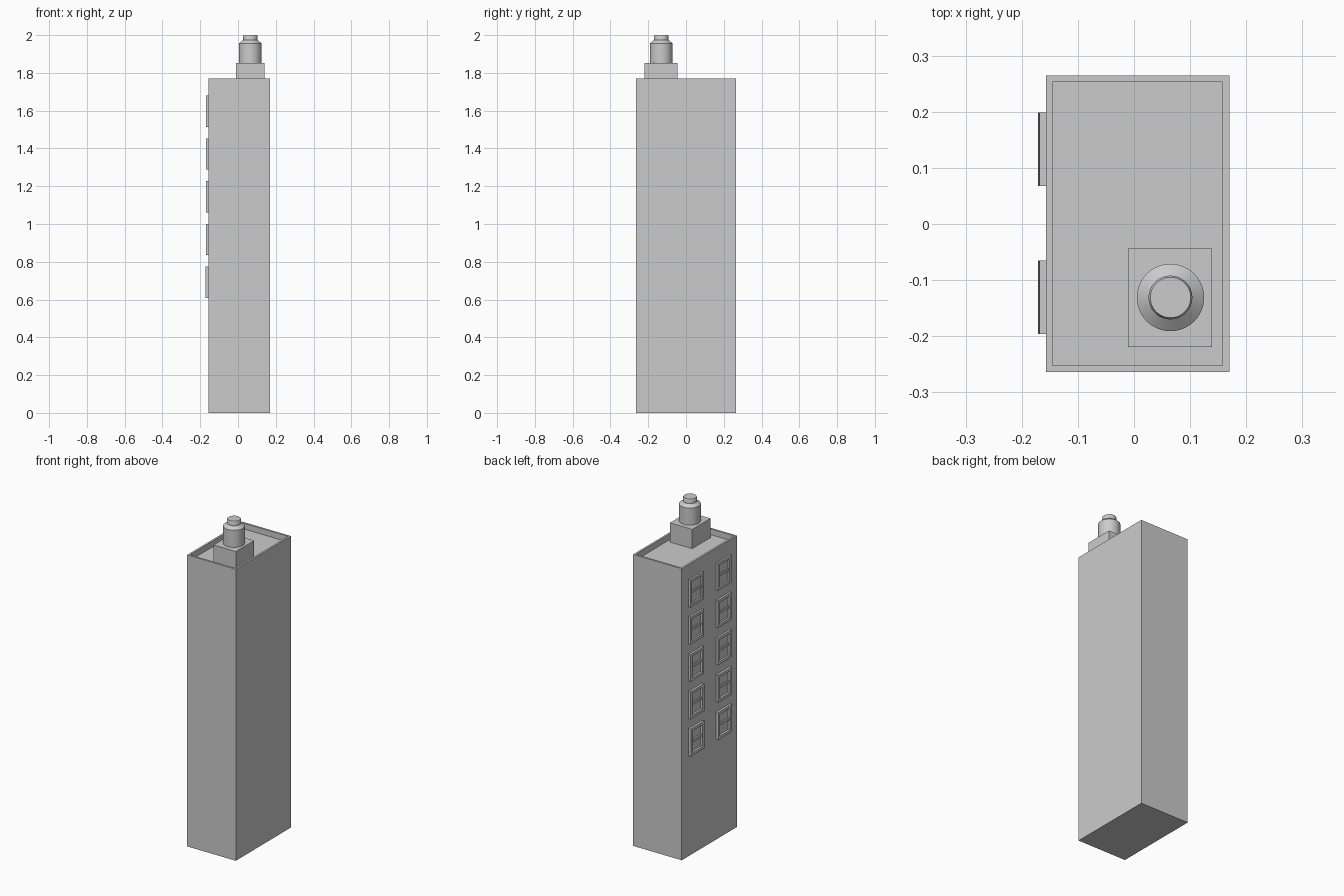
import bpy, bmesh, math
from mathutils import Matrix

if "Cube" in bpy.data.objects:
    bpy.data.objects.remove(bpy.data.objects["Cube"])


def make_object(name, bm):
    bmesh.ops.recalc_face_normals(bm, faces=bm.faces)
    mesh = bpy.data.meshes.new(name)
    bm.to_mesh(mesh)
    bm.free()
    obj = bpy.data.objects.new(name, mesh)
    bpy.context.collection.objects.link(obj)
    return obj


def add_box(bm, lo, hi):
    size = [h - l for l, h in zip(lo, hi)]
    mid = [(h + l) / 2 for l, h in zip(lo, hi)]
    mat = Matrix.Translation(mid) @ Matrix.Diagonal((*size, 1))
    bmesh.ops.create_cube(bm, size=1, matrix=mat)


def sink_face(bm, axis, sign, rim, depth):
    """Inset the face pointing along an axis and push it inwards."""
    bm.normal_update()
    face = next(f for f in bm.faces if f.normal[axis] * sign > 0.9)
    bmesh.ops.inset_region(bm, faces=[face], thickness=rim, use_even_offset=True)
    # second zero-width inset creates the vertical reveal
    bmesh.ops.inset_region(bm, faces=[face], thickness=0.0)
    for v in face.verts:
        v.co[axis] -= sign * depth


WALL_X = -0.157

# tower body with parapet round a sunken roof
bm = bmesh.new()
add_box(bm, (WALL_X, -0.264, 0), (0.170, 0.265, 1.77))
sink_face(bm, 2, 1, 0.012, 0.035)
make_object("tower_body", bm)

# rooftop block
bm = bmesh.new()
add_box(bm, (-0.011, -0.219, 1.735), (0.139, -0.044, 1.852))
make_object("roof_block", bm)

# round vent, a revolved profile
profile = [(0, 1.852), (0.06, 1.852), (0.06, 1.956), (0.039, 1.973),
           (0.039, 1.994), (0.036, 2.0), (0, 2.0)]
bm = bmesh.new()
verts = [bm.verts.new((r, 0, z)) for r, z in profile]
edges = [bm.edges.new(pair) for pair in zip(verts, verts[1:])]
bmesh.ops.spin(bm, geom=verts + edges, axis=(0, 0, 1), cent=(0, 0, 0),
               angle=math.tau, steps=48, use_merge=True)
bmesh.ops.remove_doubles(bm, verts=bm.verts, dist=1e-5)
vent = make_object("roof_vent", bm)
vent.location = (0.065, -0.131, 0)
bpy.context.view_layer.objects.active = vent
vent.select_set(True)
bpy.ops.object.shade_smooth_by_angle(angle=math.radians(30))

# windows: sunken frame with a middle bar, two columns of five
for row in range(5):
    z = 0.692 + row * 0.2262
    front = -0.1715 + row * 0.0008
    for col, y in enumerate((-0.1305, 0.1335)):
        bm = bmesh.new()
        add_box(bm, (front, y - 0.0655, z - 0.083), (WALL_X + 0.004, y + 0.0655, z + 0.083))
        sink_face(bm, 0, -1, 0.017, WALL_X - front - 0.001)
        make_object(f"window_frame_{row}_{col}", bm)
        bm = bmesh.new()
        add_box(bm, (front + 0.005, y - 0.0485, z - 0.007), (WALL_X, y + 0.0485, z + 0.007))
        make_object(f"window_bar_{row}_{col}", bm)
